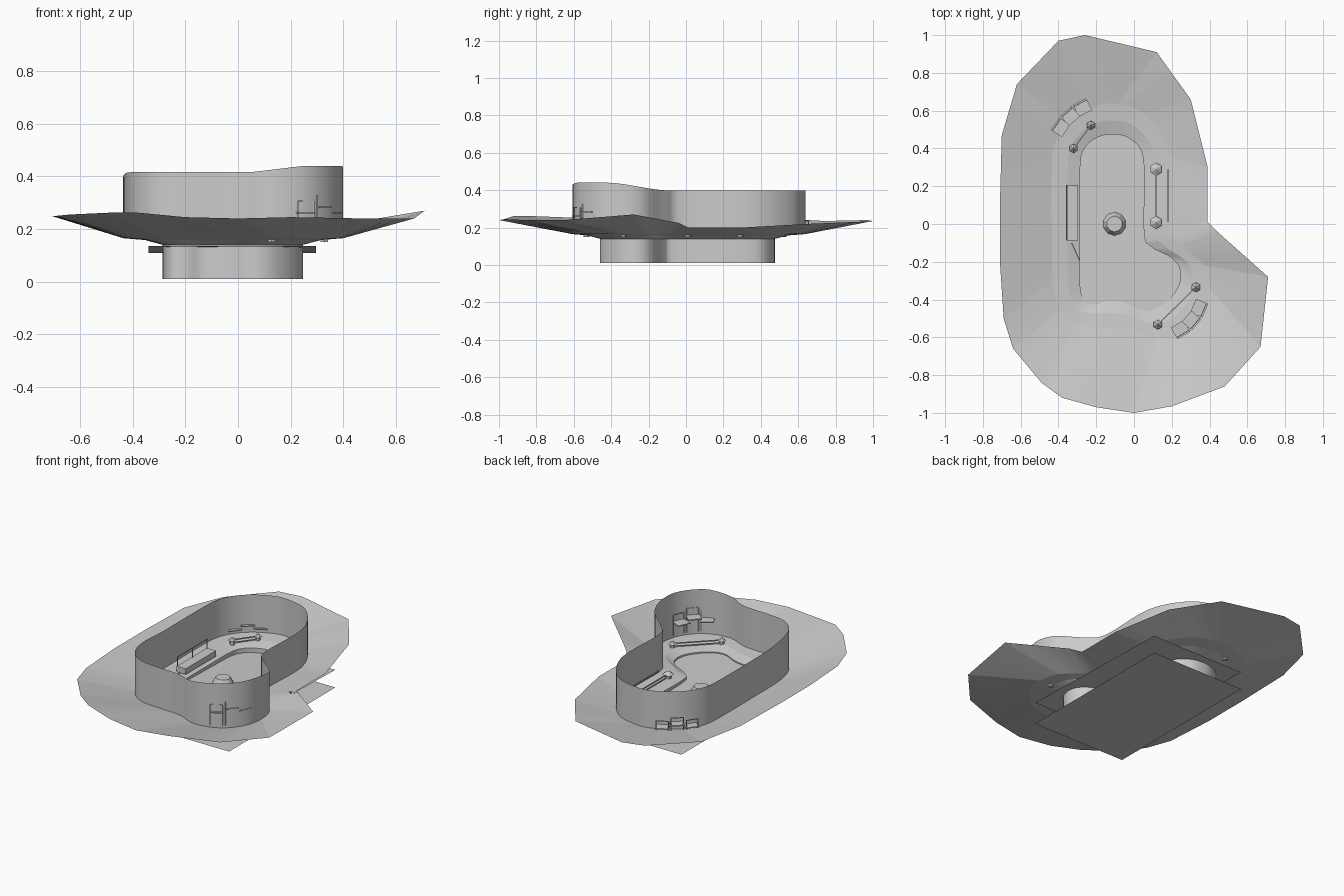
import bpy, math
from mathutils import Vector

if "Cube" in bpy.data.objects:
    bpy.data.objects.remove(bpy.data.objects["Cube"])

def mesh(name, verts, faces, smooth=False):
    me = bpy.data.meshes.new(name)
    me.from_pydata(verts, [], faces)
    me.update()
    ob = bpy.data.objects.new(name, me)
    bpy.context.collection.objects.link(ob)
    if smooth:
        me.shade_smooth()
    return ob

def spline(pts, n=5):
    # closed Catmull-Rom curve through the points
    P = [Vector(p) for p in pts]
    out, c = [], len(P)
    for i in range(c):
        a, b, d, e = P[i - 1], P[i], P[(i + 1) % c], P[(i + 2) % c]
        for k in range(n):
            t = k / n
            out.append(0.5 * (2 * b + (d - a) * t + (2 * a - 5 * b + 4 * d - e) * t * t
                              + (3 * b - a - 3 * d + e) * t ** 3))
    return out

def linear(pts, n=5):
    P = [Vector(p) for p in pts]
    return [P[i].lerp(P[(i + 1) % len(P)], k / n) for i in range(len(P)) for k in range(n)]

def loft(name, rings, smooth=False):
    n = len(rings[0])
    faces = [(r * n + i, r * n + (i + 1) % n, (r + 1) * n + (i + 1) % n, (r + 1) * n + i)
             for r in range(len(rings) - 1) for i in range(n)]
    return mesh(name, [tuple(v) for r in rings for v in r], faces, smooth)

def at(ring, z):
    return [Vector((p.x, p.y, z(p) if callable(z) else z)) for p in ring]

def box(name, c, size, rot=0):
    x, y, z = (s / 2 for s in size)
    v = [(i * x, j * y, k * z) for i in (-1, 1) for j in (-1, 1) for k in (-1, 1)]
    f = [(0, 1, 3, 2), (4, 6, 7, 5), (0, 4, 5, 1), (2, 3, 7, 6), (0, 2, 6, 4), (1, 5, 7, 3)]
    ob = mesh(name, v, f)
    ob.location, ob.rotation_euler.z = c, rot
    return ob

def bar(name, a, b, t=0.006):
    a, b = Vector(a), Vector(b)
    ob = box(name, (a + b) / 2, (t, t, (b - a).length))
    ob.rotation_euler = (b - a).to_track_quat('Z', 'Y').to_euler()
    return ob

# plan outlines, counter-clockwise from the back
basin = [(-.12, .475), (-.2, .455), (-.255, .41), (-.283, .33), (-.285, .1), (-.285, -.15), (-.285, -.33),
         (-.26, -.41), (-.2, -.425), (-.13, -.405), (-.04, -.42), (.06, -.46), (.15, -.43), (.23, -.34),
         (.245, -.25), (.2, -.18), (.09, -.12), (.052, -.04), (.05, .34), (-.02, .45)]
wall = [(-.12, .638), (-.24, .61), (-.35, .535), (-.42, .42), (-.435, .28), (-.435, -.05), (-.43, -.3),
        (-.39, -.45), (-.3, -.53), (-.17, -.55), (-.01, -.56), (.12, -.607), (.27, -.575), (.37, -.47),
        (.4, -.34), (.37, -.22), (.25, -.11), (.19, -.01), (.188, .36), (.06, .58)]
outer = [(-.26, 1, .235), (-.4, .97, .24), (-.62, .74, .235), (-.7, .47, .25), (-.71, .1, .25), (-.71, -.2, .25),
         (-.69, -.5, .25), (-.64, -.66, .255), (-.49, -.84, .262), (-.38, -.92, .262), (-.2, -.97, .245),
         (0, -1, .24), (.2, -.965, .245), (.48, -.86, .24), (.67, -.65, .24), (.71, -.28, .27),
         (.44, -.04, .225), (.39, .01, .2), (.39, .3, .2), (.12, .91, .23)]
outer[18:18] = []
flat = lambda L: [(x, y, 0) for x, y in L]
B, W, O = spline(flat(basin)), spline(flat(wall)), linear(outer)
# follow the east rim out to its corner
for k in range(5):
    t = k / 5
    O[90 + k] = Vector((.39, .3, .2)).lerp(Vector((.3, .66, .22)), t)
    O[95 + k] = Vector((.3, .66, .22)).lerp(Vector((.12, .91, .23)), t)
    O[k] = Vector((-.26, 1, .235)).lerp(Vector((-.4, .97, .24)), t)
O[99] = Vector((.12, .91, .23))
S = [b.lerp(w, .45) for b, w in zip(B, W)]

# terrain bowl
loft("terrain", [at(B, .14), at(S, .158), at(W, .165), O])
# pool side walls
loft("basin_wall", [at(B, .01), at(B, .14)], True)

# tall enclosing wall, rising toward the front
def top(p):
    s = min(max((-.08 - p.y) / .35, 0), 1)
    s = s * s * (3 - 2 * s)
    e = min(max((p.x - .05) / .2, 0), 1)
    return .398 + s * (.018 + .024 * e)
loft("outer_wall", [at(W, .165), at(W, top)], True)

# bottom sheet and water sheet
x0, x1, y0, y1 = -.34, .296, -.51, .53
mesh("bottom_sheet", [(x0, y0, 0), (x1, y0, 0), (x1, y1, 0), (x0, y1, 0)], [(0, 1, 2, 3)])
mesh("water_sheet", [(x0, y0, .135), (x1, y0, .135), (x1, y1, .109), (x0, y1, .109)], [(0, 1, 2, 3)])

# central plinth
bpy.ops.mesh.primitive_cone_add(vertices=10, radius1=.063, radius2=.042, depth=.04, location=(-.103, 0, .14))
bpy.context.object.name = "center_plinth"

# rails between pairs of faceted posts
pairs = [((-.32, .40), (-.228, .522), .024), ((.117, .29), (.117, .008), .034), ((.328, -.335), (.127, -.532), .026)]
for a, b, r in pairs:
    for p in (a, b):
        bpy.ops.mesh.primitive_cone_add(vertices=6, radius1=r, radius2=0, depth=.02, location=(*p, .188))
        bpy.context.object.name = "post_cap"
        bpy.ops.mesh.primitive_cylinder_add(vertices=6, radius=r * .6, depth=.03, location=(*p, .165))
        bpy.context.object.name = "post"
    for z in (.162, .18):
        bar("rail", (*a, z), (*b, z))
bar("side_rail", (.18, .29, .18), (.18, .01, .18))

# curved stands of three panels, with legs and back rails
def stand(center, radius, mid, step, z):
    for i in (-1, 0, 1):
        a = mid + i * step
        zi = z + (.02 if i == 0 else 0)
        d = Vector((math.cos(a), math.sin(a), 0))
        t = Vector((-d.y, d.x, 0))
        c = Vector((*center, zi)) + d * radius
        box("stand_panel", c, (.07, .078, .006), a)
        for s in (-1, 1):
            q = c + t * s * .035 + d * .025
            bar("stand_leg", (q.x, q.y, .18), (q.x, q.y, zi + .045), .004)
        bar("stand_rail", c + t * .035 + d * .025 + Vector((0, 0, .045)),
            c - t * .035 + d * .025 + Vector((0, 0, .045)), .004)

stand((-.12, .33), .325, math.radians(132), math.radians(14), .19)
stand((.12, -.35), .245, math.radians(-41), math.radians(18), .262)

# straight bench on the left side
box("side_bench", (-.328, .06, .175), (.062, .295, .035))
for y in (-.085, .06, .205):
    bar("bench_post", (-.355, y, .19), (-.355, y, .25), .004)
bar("bench_rail", (-.355, -.085, .25), (-.355, .205, .25), .004)
bar("bench_brace", (-.33, -.1, .165), (-.29, -.19, .155))
